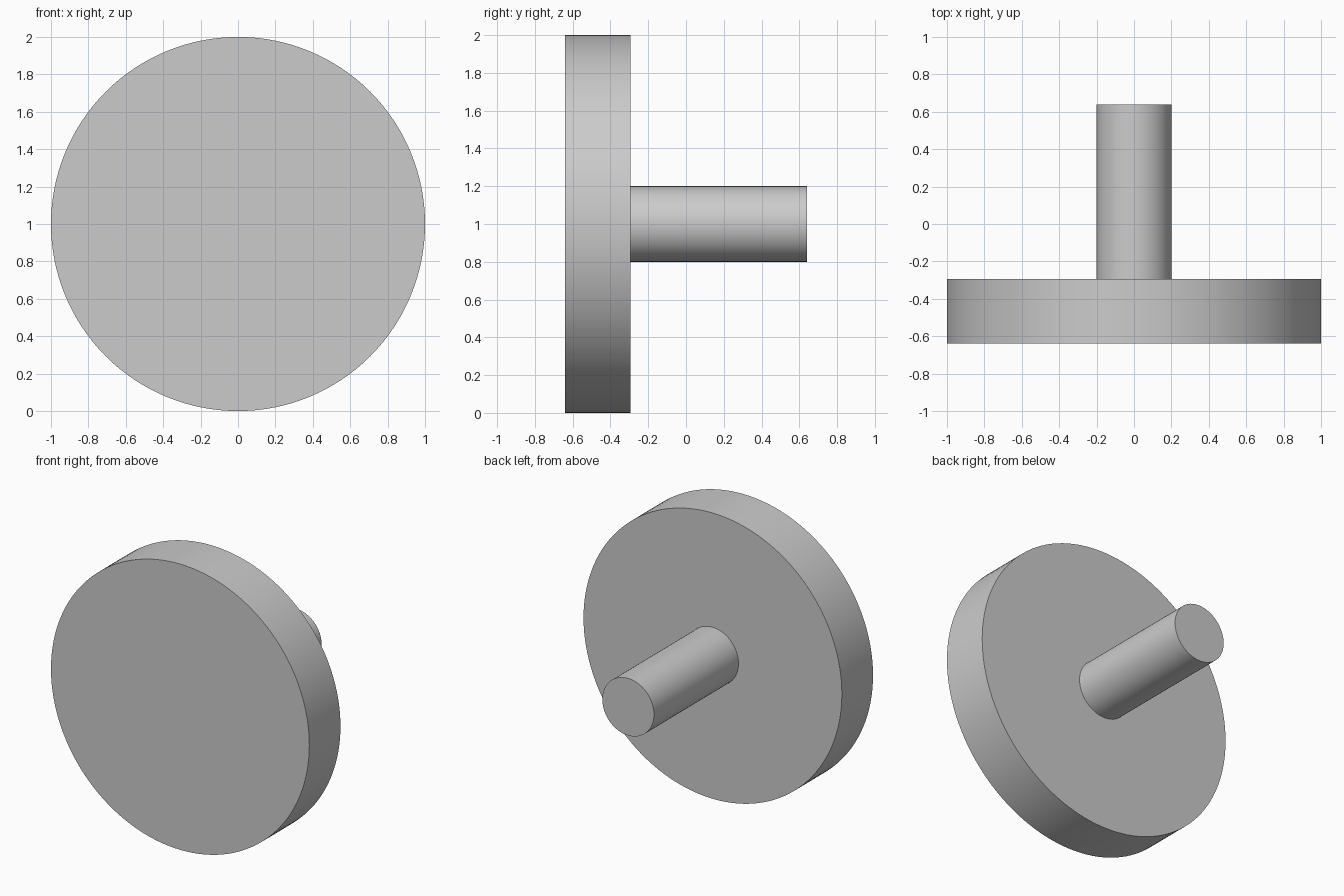
import bpy
import math

cube = bpy.data.objects.get("Cube")
if cube:
    bpy.data.objects.remove(cube, do_unlink=True)

grey = bpy.data.materials.new("plain_grey")
grey.use_nodes = True
colour = (0.6, 0.6, 0.6, 1)
grey.diffuse_color = colour
grey.node_tree.nodes["Principled BSDF"].inputs["Base Color"].default_value = colour


def cylinder_along_y(name, radius, front, back, sides):
    """Smooth-sided cylinder lying along y, centred at z = 1."""
    bpy.ops.mesh.primitive_cylinder_add(
        vertices=sides, radius=radius, depth=back - front,
        location=(0, (front + back) / 2, 1), rotation=(math.pi / 2, 0, 0))
    part = bpy.context.object
    part.name = name
    part.data.materials.append(grey)
    bpy.ops.object.shade_smooth_by_angle(angle=math.radians(30))
    return part


# Wide front disc
cylinder_along_y("disc", 1.0, -0.64, -0.295, 128)

# Narrow shaft standing out of the back of the disc
cylinder_along_y("shaft", 0.2, -0.3, 0.64, 64)
